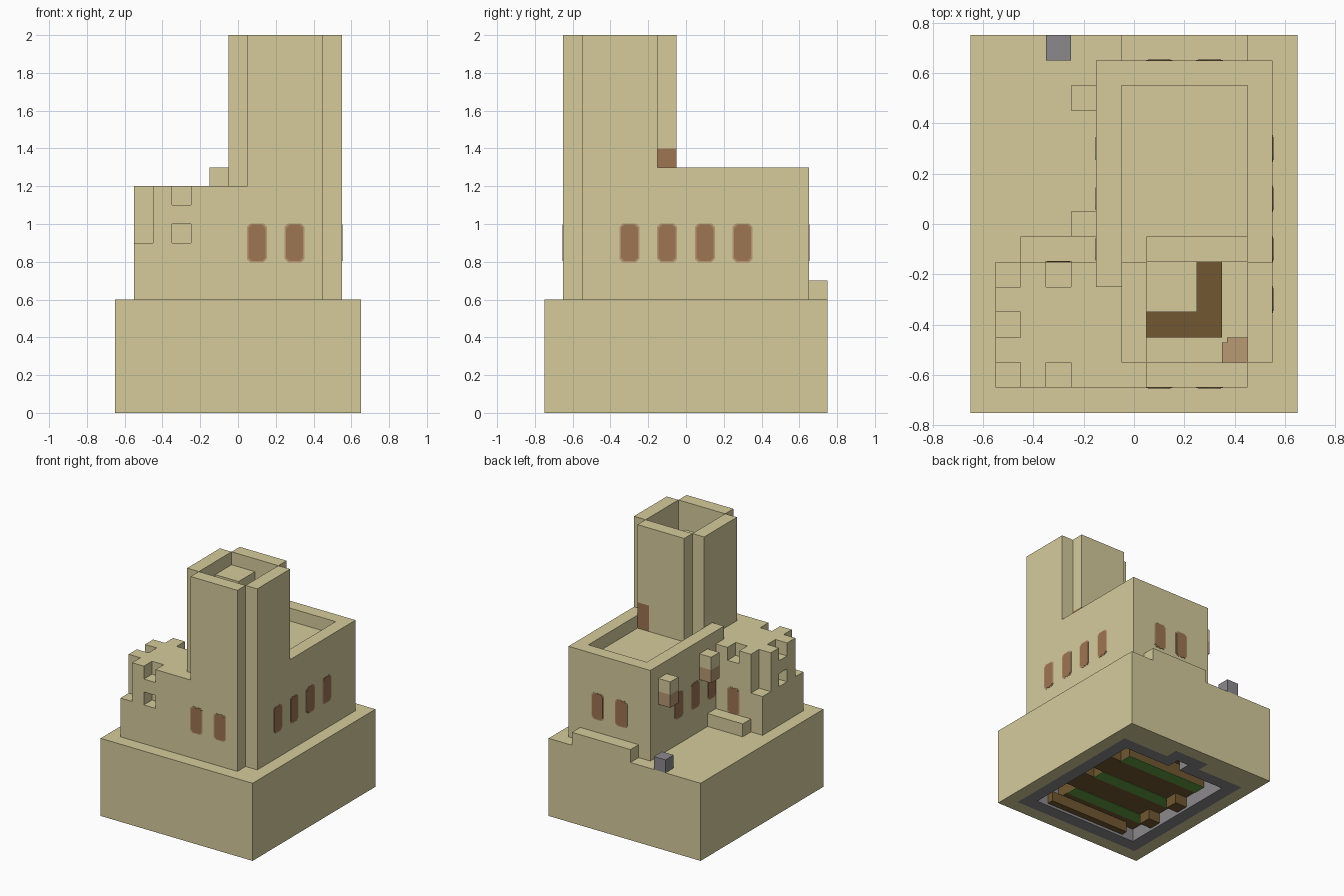
import bpy
import bmesh
from mathutils import Matrix, Vector
from math import pi

cube = bpy.data.objects.get("Cube")
if cube:
    bpy.data.objects.remove(cube, do_unlink=True)


def material(name, rgb):
    m = bpy.data.materials.new(name)
    m.use_nodes = True
    m.diffuse_color = (*rgb, 1)
    m.node_tree.nodes["Principled BSDF"].inputs["Base Color"].default_value = (*rgb, 1)
    return m


SAND = material("sandstone", (0.67, 0.6, 0.333))
BROWN = material("window_brown", (0.34, 0.178, 0.085))
PALE = material("lantern_brown", (0.48, 0.32, 0.17))
WOOD = material("dark_wood", (0.168, 0.096, 0.032))
GRAY = material("stone_gray", (0.26, 0.25, 0.26))
GREEN = material("crop_green", (0.125, 0.33, 0.055))


def add_object(name, bm, mat):
    mesh = bpy.data.meshes.new(name)
    bmesh.ops.recalc_face_normals(bm, faces=bm.faces)
    bm.to_mesh(mesh)
    bm.free()
    mesh.materials.append(mat)
    ob = bpy.data.objects.new(name, mesh)
    bpy.context.scene.collection.objects.link(ob)
    return ob


def boxes(name, mat, *spans):
    """One object from boxes given as (x0, x1, y0, y1, z0, z1)."""
    bm = bmesh.new()
    for x0, x1, y0, y1, z0, z1 in spans:
        mid = Vector((x0 + x1, y0 + y1, z0 + z1)) / 2
        size = Matrix.Diagonal((x1 - x0, y1 - y0, z1 - z0, 1))
        bmesh.ops.create_cube(bm, size=1, matrix=Matrix.Translation(mid) @ size)
    return add_object(name, bm, mat)


def plate(name, mat, centre, angle, w, h, out):
    """Thin plate with cut corners, turned about z from facing -y."""
    c = 0.018
    outline = [(w - c, -h), (w, c - h), (w, h - c), (w - c, h),
               (c - w, h), (-w, h - c), (-w, c - h), (c - w, -h)]
    bm = bmesh.new()
    face = bm.faces.new([bm.verts.new((x, -out, z)) for x, z in outline])
    ext = bmesh.ops.extrude_face_region(bm, geom=[face])
    verts = [v for v in ext["geom"] if isinstance(v, bmesh.types.BMVert)]
    bmesh.ops.translate(bm, verts=verts, vec=(0, 0.005, 0))
    bm.transform(Matrix.Translation(centre) @ Matrix.Rotation(angle, 4, "Z"))
    return add_object(name, bm, mat)


def window(name, centre, angle):
    plate(name + "_rim", PALE, centre, angle, 0.053, 0.103, 0.0015)
    plate(name, BROWN, centre, angle, 0.045, 0.097, 0.003)


# Hollow base, open below
boxes("base_walls", SAND,
      (-0.65, -0.55, -0.75, 0.75, 0, 0.5), (0.55, 0.65, -0.75, 0.75, 0, 0.5),
      (-0.55, 0.55, -0.75, -0.65, 0, 0.5), (-0.55, 0.55, 0.65, 0.75, 0, 0.5),
      (-0.55, -0.15, 0.55, 0.65, 0, 0.5), (0.15, 0.55, 0.55, 0.65, 0, 0.5))
boxes("base_top", SAND, (-0.65, 0.65, -0.75, 0.75, 0.5, 0.6))

# Stone lining of the cellar with a small alcove at the back
boxes("cellar_lining", GRAY,
      (-0.55, -0.45, -0.65, 0.55, 0, 0.5), (0.45, 0.55, -0.65, 0.55, 0, 0.5),
      (-0.45, 0.45, -0.65, -0.55, 0, 0.5), (-0.45, -0.05, 0.45, 0.55, 0, 0.5),
      (0.05, 0.45, 0.45, 0.55, 0, 0.5), (-0.05, 0.05, 0.45, 0.55, 0.1, 0.5),
      (-0.15, 0.15, 0.55, 0.65, 0, 0.5))

# Soil bed with crop rows and beams
boxes("soil_bed", WOOD, (-0.45, 0.25, -0.55, 0.25, 0.1, 0.2))
boxes("cellar_ceiling", WOOD, (-0.45, 0.45, -0.55, 0.45, 0.2, 0.3))
for y in (0.2, -0.1, -0.4):
    boxes("crop_row", GREEN, (-0.45, 0.25, y - 0.05, y + 0.05, 0.096, 0.1))
for y in (0, -0.3):
    boxes("soil_edge", WOOD, (0.25, 0.45, y - 0.05, y + 0.15, 0.1, 0.2))
    boxes("beam_end", WOOD, (-0.45, -0.35, y - 0.05, y + 0.05, 0.02, 0.1))
boxes("front_beam", WOOD, (-0.35, 0.35, -0.55, -0.5, 0.02, 0.1))

# Main hall and its raised roof rim
boxes("hall", SAND, (-0.15, 0.55, -0.15, 0.65, 0.6, 1.2))
boxes("hall_front", SAND, (-0.05, 0.45, -0.65, -0.15, 0.6, 1.2),
      (0.45, 0.55, -0.55, -0.15, 0.6, 1.2))
boxes("roof_rim", SAND, (-0.15, -0.05, -0.25, 0.65, 1.2, 1.3),
      (0.45, 0.55, -0.15, 0.65, 1.2, 1.3), (-0.05, 0.45, 0.55, 0.65, 1.2, 1.3))

# Tower: four walls with open corners
boxes("tower_front_wall", SAND, (0.05, 0.45, -0.65, -0.55, 1.2, 2))
boxes("tower_side_wall", SAND, (0.45, 0.55, -0.55, -0.15, 1.2, 2),
      (-0.05, 0.05, -0.55, -0.15, 1.2, 2))
boxes("tower_back_wall", SAND, (0.05, 0.35, -0.15, -0.05, 1.2, 2),
      (0.35, 0.45, -0.15, -0.05, 1.4, 2))
boxes("tower_door", BROWN, (0.35, 0.45, -0.15, -0.05, 1.2, 1.4))
boxes("tower_platform", SAND, (0.05, 0.25, -0.35, -0.15, 1.8, 1.9))
boxes("tower_floor", WOOD, (0.05, 0.35, -0.45, -0.35, 1.2, 1.21),
      (0.25, 0.35, -0.35, -0.15, 1.2, 1.21))
boxes("tower_floor_light", PALE, (0.37, 0.45, -0.55, -0.45, 1.2, 1.208),
      (0.35, 0.37, -0.55, -0.47, 1.2, 1.208))

# Low wing with battlements, cut-down corners and small openings
wing = boxes("wing", SAND, (-0.55, -0.05, -0.65, -0.15, 0.6, 1.2))
cuts = []
for y0, y1 in ((-0.7, -0.55), (-0.25, -0.1)):
    cuts.append((-0.6, -0.45, y0, y1, 0.9, 1.25))
    cuts.append((-0.35, -0.25, y0, y1, 1.1, 1.25))
cuts += [(-0.6, -0.45, -0.45, -0.35, 1.1, 1.25),
         (-0.6, -0.45, -0.45, -0.35, 0.9, 1),
         (-0.35, -0.25, -0.7, -0.55, 0.9, 1)]
cutter = boxes("wing_cutter", SAND, *cuts)
cutter.hide_render = True
mod = wing.modifiers.new("notches", "BOOLEAN")
mod.operation = "DIFFERENCE"
mod.solver = "EXACT"
mod.object = cutter
bpy.context.view_layer.update()
carved = bpy.data.meshes.new_from_object(
    wing.evaluated_get(bpy.context.evaluated_depsgraph_get()))
wing.modifiers.clear()
wing.data = carved
bpy.data.objects.remove(cutter, do_unlink=True)

# Doorsteps and the stone block
boxes("wing_step", SAND, (-0.45, -0.15, -0.15, -0.05, 0.6, 0.7))
boxes("back_step", SAND, (-0.05, 0.45, 0.65, 0.75, 0.6, 0.7))
boxes("stone_block", GRAY, (-0.35, -0.25, 0.65, 0.75, 0.6, 0.7))

# Hanging lanterns on the left wall
for y in (0, 0.5):
    boxes("lantern_bracket", SAND, (-0.25, -0.15, y - 0.05, y + 0.05, 1.1, 1.2))
    boxes("lantern", PALE, (-0.25, -0.15, y - 0.05, y + 0.05, 1, 1.1))

# Windows and the wing door
for x in (0.1, 0.3):
    window("front_window", (x, -0.65, 0.9), 0)
    window("back_window", (x, 0.65, 0.9), pi)
for y in (-0.3, -0.1, 0.1, 0.3):
    window("right_window", (0.55, y, 0.9), pi / 2)
    if y > -0.2:
        window("left_window", (-0.15, y, 0.9), -pi / 2)
window("wing_door", (-0.3, -0.15, 0.8), pi)
